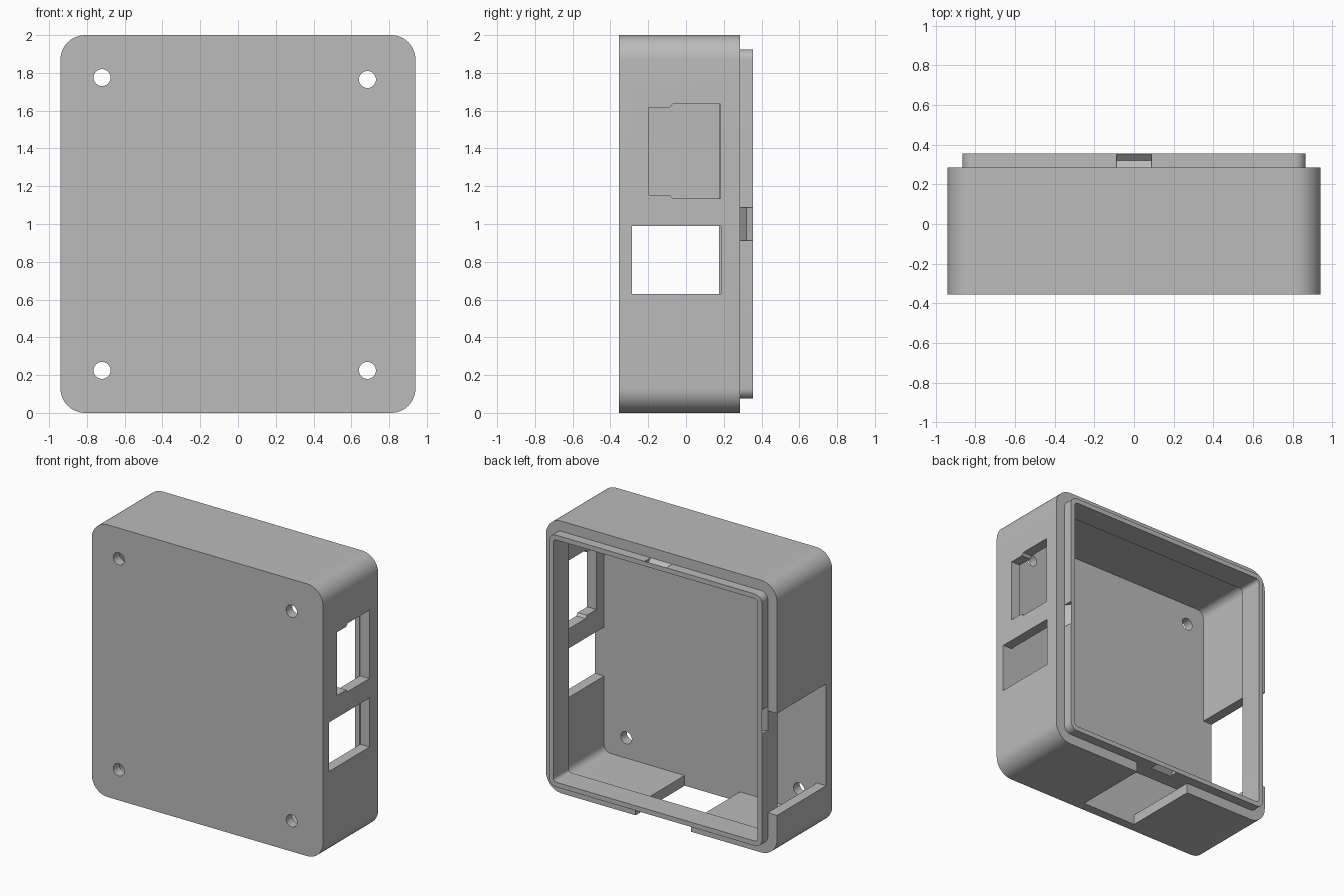
import bpy, bmesh, math
from mathutils import Vector

if "Cube" in bpy.data.objects:
    bpy.data.objects.remove(bpy.data.objects["Cube"])

grey = bpy.data.materials.new("plain grey")
grey.use_nodes = True
COLOUR = (0.5, 0.5, 0.5, 1)
grey.diffuse_color = COLOUR
grey.node_tree.nodes["Principled BSDF"].inputs["Base Color"].default_value = COLOUR

MID = 1.0                       # height of the case centre
FRONT, FLOOR = -0.355, -0.285   # outside and inside of the front panel
RIM, BACK = 0.285, 0.355        # rear edge of the walls, rear edge of the lip
HX, HZ, WALL = 0.94, 1.0, 0.075


def prism(name, outline, axis, lo, hi):
    """Extrude a 2D outline along x (outline y,z), y (x,z) or z (x,y)."""
    place = {"x": lambda a, b, t: (t, a, b),
             "y": lambda a, b, t: (a, t, b),
             "z": lambda a, b, t: (a, b, t)}[axis]
    bm = bmesh.new()
    face = bm.faces.new([bm.verts.new(place(a, b, lo)) for a, b in outline])
    moved = bmesh.ops.extrude_face_region(bm, geom=[face])["geom"]
    bmesh.ops.translate(bm, vec=Vector(place(0, 0, hi - lo)),
                        verts=[g for g in moved if isinstance(g, bmesh.types.BMVert)])
    bmesh.ops.recalc_face_normals(bm, faces=bm.faces)
    mesh = bpy.data.meshes.new(name)
    bm.to_mesh(mesh)
    bm.free()
    mesh.materials.append(grey)
    obj = bpy.data.objects.new(name, mesh)
    bpy.context.collection.objects.link(obj)
    return obj


def rounded(hx, hz, r, steps=12):
    pts = []
    for k, (sx, sz) in enumerate([(1, 1), (-1, 1), (-1, -1), (1, -1)]):
        for i in range(steps + 1):
            a = math.pi / 2 * (k + i / steps)
            pts.append((sx * (hx - r) + r * math.cos(a),
                        MID + sz * (hz - r) + r * math.sin(a)))
    return pts


def rect(a0, a1, b0, b1):
    return [(a0, b0), (a1, b0), (a1, b1), (a0, b1)]


def circle(x, z, r, n=32):
    return [(x + r * math.cos(2 * math.pi * i / n),
             z + r * math.sin(2 * math.pi * i / n)) for i in range(n)]


def carve(obj, cutters):
    """Subtract every cutter, bake the result and drop the cutters."""
    for c in cutters:
        c.hide_render = True
        mod = obj.modifiers.new("cut", "BOOLEAN")
        mod.operation, mod.solver, mod.object = "DIFFERENCE", "EXACT", c
    graph = bpy.context.evaluated_depsgraph_get()
    mesh = bpy.data.meshes.new_from_object(obj.evaluated_get(graph))
    obj.modifiers.clear()
    obj.data = mesh
    for c in cutters:
        bpy.data.objects.remove(c)
    bpy.ops.object.select_all(action="DESELECT")
    obj.select_set(True)
    bpy.context.view_layer.objects.active = obj
    bpy.ops.object.shade_smooth_by_angle(angle=math.radians(30))


# Tray: front panel and four walls
shell = prism("case_shell", rounded(HX, HZ, 0.13), "y", FRONT, RIM)
cuts = [prism("cavity", rounded(HX - WALL, HZ - WALL, 0.055), "y", FLOOR, 0.5)]

# Screw holes in the front panel
for x, z in [(-0.72, 1.775), (0.685, 1.765), (-0.72, 0.225), (0.685, 0.225)]:
    cuts.append(prism("screw_hole", circle(x, z, 0.045), "y", -0.5, -0.2))

# Two port windows in the right wall, the upper one stepped
step = [(-0.195, 0.232), (-0.085, 0.232), (-0.07, 0.251), (0.182, 0.251)]
port = [(y, 1.385 + h) for y, h in step] + [(y, 1.385 - h) for y, h in reversed(step)]
cuts.append(prism("upper_port", port, "x", 0.8, 1.1))
cuts.append(prism("lower_port", rect(FLOOR, 0.185, 0.63, 0.99), "x", 0.8, 1.1))

# Open-ended slots in the opposite wall and in the bottom wall
cuts.append(prism("side_slot", rect(FLOOR, 0.5, 0.307, 1.055), "x", -1.1, -0.8))
cuts.append(prism("bottom_slot", rect(-0.24, 0.21, FLOOR, 0.5), "z", -0.1, 0.15))
carve(shell, cuts)

# Thin lip frame seated inside the rear of the walls
LX, LZ, THIN = HX - WALL, HZ - WALL, 0.035
lip = prism("lip_frame", rounded(LX, LZ, 0.055), "y", 0.175, BACK)
cuts = [prism("lip_opening", rounded(LX - THIN, LZ - THIN, 0.025), "y", 0.1, 0.5)]

# Snap grooves, one V notch at the middle of each lip side
HALF, DEEP, PEAK = 0.0875, 0.03, (RIM + BACK) / 2
for s in (1, -1):
    for axis, half, base in (("z", LX, MID), ("x", LZ, 0)):
        centre = 0 if axis == "z" else MID
        tri = [(RIM, half), (RIM, half + 0.02), (BACK - 0.001, half + 0.02),
               (BACK - 0.001, half), (PEAK, half - DEEP)]
        if axis == "z":
            outline = [(s * d, y) for y, d in tri]
        else:
            outline = [(y, centre + s * d) for y, d in tri]
        cuts.append(prism("snap_groove", outline, axis, base - HALF, base + HALF))
carve(lip, cuts)
